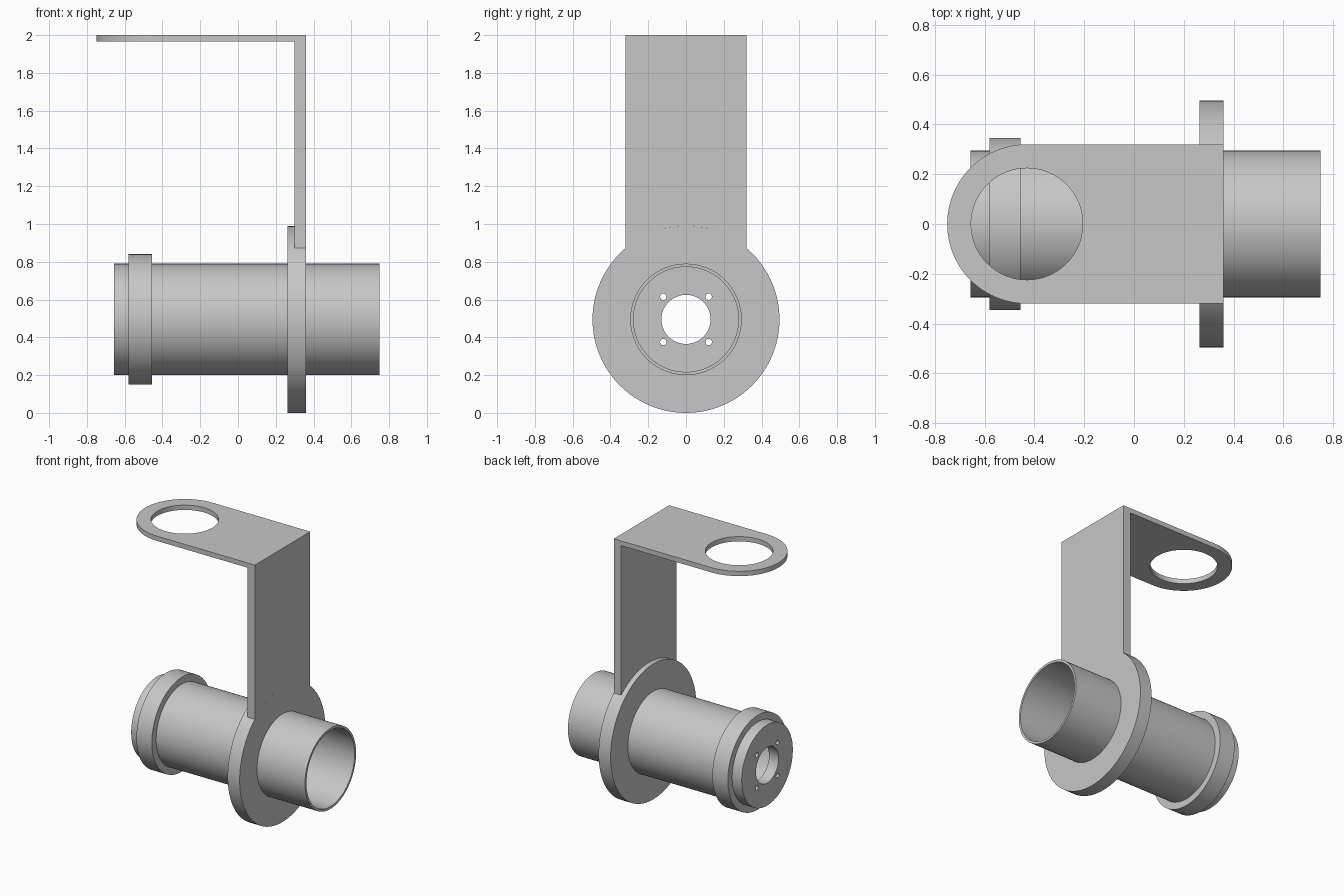
import bpy, bmesh
from math import sin, cos, pi, radians, asin
from mathutils import Matrix

cube = bpy.data.objects.get("Cube")
if cube:
    bpy.data.objects.remove(cube, do_unlink=True)

# One plain grey for the whole assembly
GREY = (0.57, 0.57, 0.57, 1)
grey = bpy.data.materials.new("light grey")
grey.use_nodes = True
grey.diffuse_color = GREY
grey.node_tree.nodes["Principled BSDF"].inputs["Base Color"].default_value = GREY

AXIS_Z = 0.495
UPRIGHT = Matrix(((0, 0, 1, 0), (1, 0, 0, 0), (0, 1, 0, 0), (0, 0, 0, 1)))  # plate faces +x
FLAT = Matrix.Identity(4)


def arc(cx, cy, r, start, end, steps):
    return [(cx + r * cos(start + (end - start) * i / steps),
             cy + r * sin(start + (end - start) * i / steps)) for i in range(steps + 1)]


def circle(cx, cy, r, steps=96):
    return arc(cx, cy, r, 0, 2 * pi, steps)[:-1]


def plate(name, loops, low, high, frame):
    """Extrude an outline with holes between two levels along the frame's normal."""
    curve = bpy.data.curves.new(name, 'CURVE')
    curve.dimensions, curve.fill_mode = '2D', 'BOTH'
    curve.extrude = (high - low) / 2
    for loop in loops:
        spline = curve.splines.new('POLY')
        spline.points.add(len(loop) - 1)
        for point, (x, y) in zip(spline.points, loop):
            point.co = (x, y, 0, 1)
        spline.use_cyclic_u = True
    helper = bpy.data.objects.new(name + " outline", curve)
    bpy.context.collection.objects.link(helper)
    graph = bpy.context.evaluated_depsgraph_get()
    mesh = bpy.data.meshes.new_from_object(helper.evaluated_get(graph))
    bpy.data.objects.remove(helper, do_unlink=True)
    bpy.data.curves.remove(curve)

    bm = bmesh.new()
    bm.from_mesh(mesh)
    bmesh.ops.remove_doubles(bm, verts=bm.verts, dist=1e-4)
    bmesh.ops.recalc_face_normals(bm, faces=bm.faces)
    bm.transform(frame @ Matrix.Translation((0, 0, (low + high) / 2)))
    bm.to_mesh(mesh)
    bm.free()
    mesh.name = name
    mesh.materials.clear()
    mesh.materials.append(grey)
    mesh.shade_smooth()
    mesh.set_sharp_from_angle(angle=radians(30))
    obj = bpy.data.objects.new(name, mesh)
    bpy.context.collection.objects.link(obj)
    return obj


def disc(name, radius, holes, low, high):
    return plate(name, [circle(0, AXIS_Z, radius)] + holes, low, high, UPRIGHT)


# Open tube with a drilled cap closing its far end
TUBE_R, BORE_R, CAP_IN = 0.295, 0.278, -0.58
disc("tube", TUBE_R, [circle(0, AXIS_Z, BORE_R)], CAP_IN, 0.748)
screw_holes = [circle(sy * 0.12, AXIS_Z + sz * 0.12, 0.017, 24)
               for sy in (-1, 1) for sz in (-1, 1)]
disc("end_cap", TUBE_R, [circle(0, AXIS_Z, 0.13)] + screw_holes, -0.657, CAP_IN)

# Collar and mounting flange around the tube
FLANGE_R = 0.495
disc("collar", 0.345, [circle(0, AXIS_Z, TUBE_R)], CAP_IN, -0.455)
disc("flange", FLANGE_R, [circle(0, AXIS_Z, TUBE_R)], 0.263, 0.36)

# Upright strap, its foot curved to sit on the flange rim
HALF_W, ARM_BOTTOM = 0.32, 1.965
spread = asin(HALF_W / FLANGE_R)
foot = arc(0, AXIS_Z, FLANGE_R, pi / 2 + spread, pi / 2 - spread, 24)
plate("upright_strap", [foot + [(HALF_W, ARM_BOTTOM), (-HALF_W, ARM_BOTTOM)]],
      0.30, 0.36, UPRIGHT)

# Top arm with a rounded end and a large round hole
EYE_X = -0.43
arm = arc(EYE_X, 0, HALF_W, pi / 2, 3 * pi / 2, 48) + [(0.36, -HALF_W), (0.36, HALF_W)]
plate("top_arm", [arm, circle(EYE_X, 0, 0.224)], ARM_BOTTOM, 2.0, FLAT)
